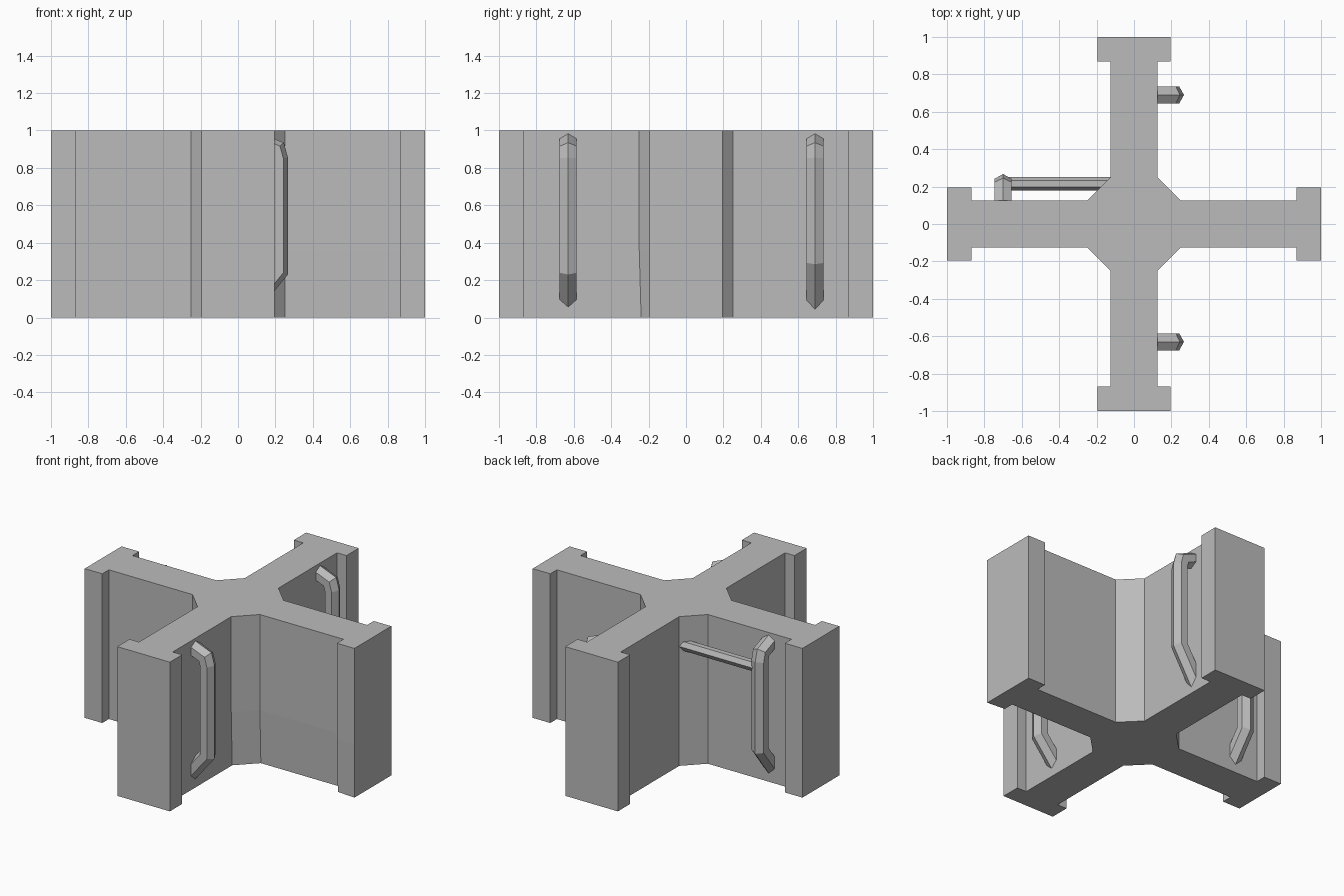
import bpy, bmesh, math
from mathutils import Vector, Matrix

cube = bpy.data.objects.get("Cube")
if cube:
    bpy.data.objects.remove(cube)

# One plain grey for everything
grey = bpy.data.materials.new("plain_grey")
grey.use_nodes = True
COLOUR = (0.5, 0.5, 0.5, 1)
grey.diffuse_color = COLOUR
grey.node_tree.nodes["Principled BSDF"].inputs["Base Color"].default_value = COLOUR


def add_loft(name, rings, matrix=Matrix()):
    """Skin a list of closed rings and cap both ends."""
    bm = bmesh.new()
    rows = [[bm.verts.new(p) for p in ring] for ring in rings]
    n = len(rows[0])
    for a, b in zip(rows, rows[1:]):
        for i in range(n):
            j = (i + 1) % n
            bm.faces.new((a[i], a[j], b[j], b[i]))
    bm.faces.new(rows[0][::-1])
    bm.faces.new(rows[-1])
    bmesh.ops.recalc_face_normals(bm, faces=bm.faces)
    mesh = bpy.data.meshes.new(name)
    bm.to_mesh(mesh)
    bm.free()
    mesh.materials.append(grey)
    obj = bpy.data.objects.new(name, mesh)
    obj.matrix_world = matrix
    bpy.context.collection.objects.link(obj)
    return obj


# Cross-shaped body: one arm outline repeated by quarter turns
ARM, FLANGE, INNER, NECK = 0.125, 0.195, 0.25, 0.87
arm = [(INNER, -ARM), (NECK, -ARM), (NECK, -FLANGE), (1, -FLANGE),
       (1, FLANGE), (NECK, FLANGE), (NECK, ARM), (INNER, ARM)]
outline = [Matrix.Rotation(k * math.pi / 2, 2) @ Vector(p)
           for k in range(4) for p in arm]


def body_ring(z):
    ring = []
    for p in outline:
        y = p.y
        # the lower wall of one bay leans in slightly
        if z == 0 and 0.1 < p.x < 0.9 and -0.3 < y < -0.1 and abs(y) != FLANGE:
            y += 0.01
        ring.append((p.x, y, z))
    return ring


add_loft("cross_body", [body_ring(z) for z in (0, 0.36, 1)])


# Six-sided handle, described by its outer ridge as (distance out, height)
def add_handle(name, matrix, bend, foot):
    ridge = [Vector(p) for p in ((0.12, 0.985), (0.245, 0.935), (0.267, 0.855),
                                 (0.267, bend), (0.12, foot))]
    section = [(0, 0), (0.025, 0.045), (0.075, 0.045),
               (0.1, 0), (0.075, -0.045), (0.025, -0.045)]
    dirs = [(b - a).normalized() for a, b in zip(ridge, ridge[1:])]
    normals = [Vector((d.y, -d.x)) for d in dirs]
    rings = []
    for i, p in enumerate(ridge):
        n0, n1 = normals[max(i - 1, 0)], normals[min(i, len(normals) - 1)]
        mitre = (n0 + n1) / (1 + n0.dot(n1))
        rings.append([(p.x + mitre.x * depth, side, p.y + mitre.y * depth)
                      for depth, side in section])
    add_loft(name, rings, matrix)


add_handle("front_arm_handle", Matrix.Translation((0, -0.63, 0)), 0.23, 0.05)
add_handle("back_arm_handle", Matrix.Translation((0, 0.69, 0)), 0.285, 0.035)
add_handle("right_arm_handle", Matrix.Translation((-0.70, 0, 0))
           @ Matrix.Rotation(math.pi / 2, 4, 'Z'), 0.24, 0.05)

# Thin six-sided rail from the right arm handle to the inner corner
hexagon = [(math.cos(k * math.pi / 3) * 0.035, math.sin(k * math.pi / 3) * 0.035)
           for k in range(6)]
add_loft("right_arm_rail", [[(x, 0.215 + u, 0.8 + v) for u, v in hexagon]
                            for x in (-0.70, -0.10)])
